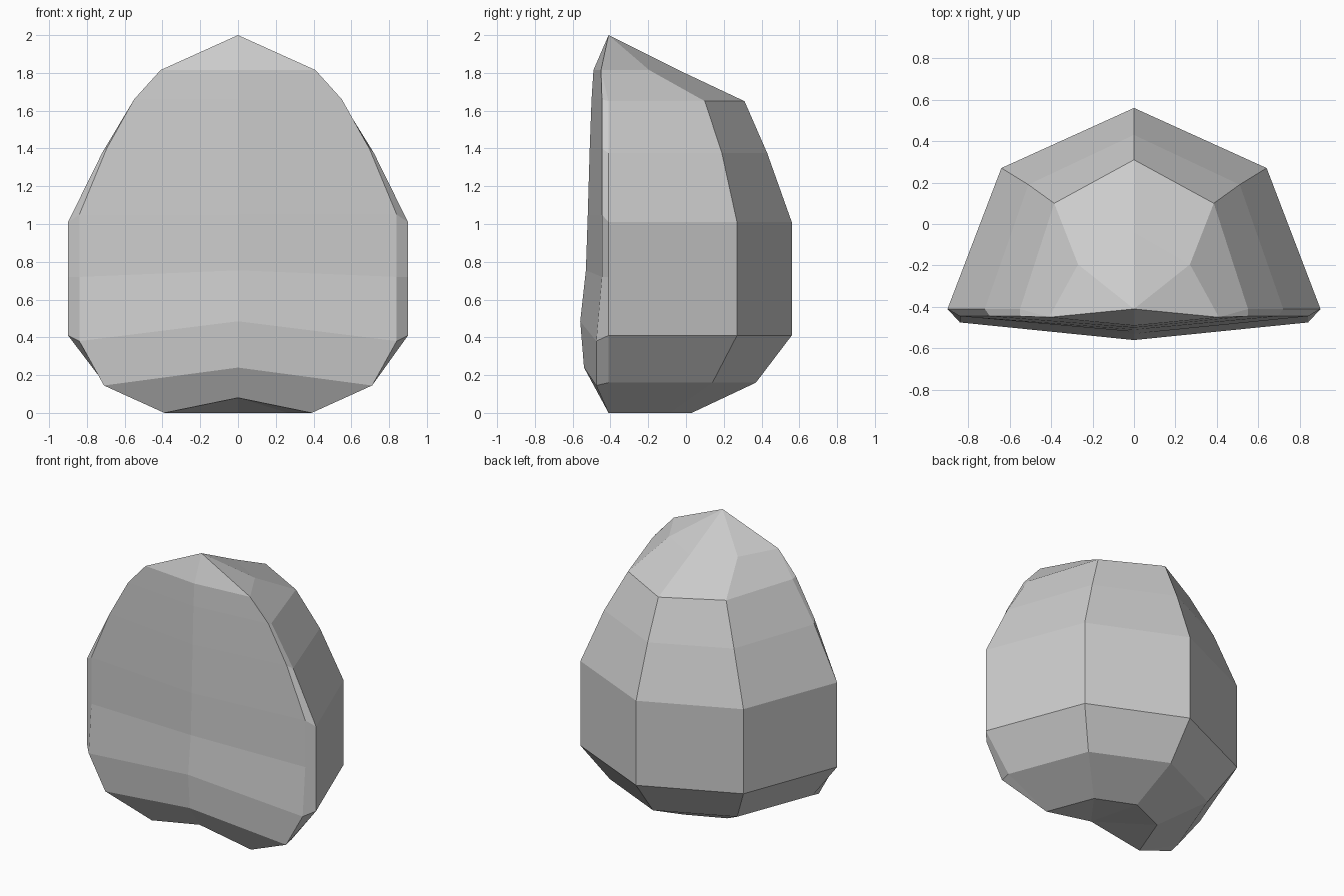
import bpy
import bmesh

cube = bpy.data.objects.get("Cube")
if cube:
    bpy.data.objects.remove(cube, do_unlink=True)

grey = bpy.data.materials.new("stone grey")
grey.use_nodes = True
grey.diffuse_color = (0.6, 0.6, 0.6, 1)
grey.node_tree.nodes["Principled BSDF"].inputs["Base Color"].default_value = (0.6, 0.6, 0.6, 1)

# Levels: front ridge (y, z), rim (x, y, z), side (x, y), back corner (x, y), back y, z
LEVELS = [
    ((-.43, .08), (.39, -.41, 0), (.39, -.41), (.265, -.085), .03, 0),
    ((-.54, .24), (.71, -.475, .145), (.71, -.41), (.5, .14), .37, .16),
    ((-.56, .485), (.84, -.475, .38), (.9, -.41), (.64, .27), .56, .41),
    ((-.53, .755), (.84, -.445, .72), (.9, -.41), (.64, .27), .56, .72),
    ((-.52, 1.05), (.84, -.445, 1.05), (.9, -.41), (.64, .27), .56, 1.01),
    ((-.51, 1.39), (.695, -.445, 1.4), (.72, -.41), (.51, .19), .43, 1.375),
    ((-.5, 1.66), (.55, -.445, 1.66), (.55, -.41), (.385, .1), .31, 1.65),
    ((-.49, 1.815), (.41, -.45, 1.815), (.41, -.45), (.27, -.195), -.04, 1.815),
]


def level_points(front, rim, side, corner, back, z):
    """Closed outline of one level, starting at the front ridge."""
    half = [rim, (*side, z), (*corner, z)]
    other = [(-x, y, h) for x, y, h in reversed(half)]
    return [(0, *front), *half, (0, back, z), *other]


bm = bmesh.new()
rings = [[bm.verts.new(p) for p in level_points(*lv)] for lv in LEVELS]

# Bands between neighbouring levels
for low, high in zip(rings, rings[1:]):
    for i in range(len(low)):
        j = (i + 1) % len(low)
        bm.faces.new((low[i], low[j], high[j], high[i]))

# Pointed top and hollowed base
peak = bm.verts.new((0, -.41, 2))
top, base = rings[-1], rings[0]
for i in range(len(top)):
    bm.faces.new((top[i], top[(i + 1) % len(top)], peak))
for i in range(1, len(base) - 1):
    bm.faces.new((base[0], base[i + 1], base[i]))

bmesh.ops.remove_doubles(bm, verts=bm.verts[:], dist=0.002)
bmesh.ops.recalc_face_normals(bm, faces=bm.faces[:])

mesh = bpy.data.meshes.new("faceted_shell")
bm.to_mesh(mesh)
bm.free()
mesh.materials.append(grey)
shell = bpy.data.objects.new("faceted_shell", mesh)
bpy.context.collection.objects.link(shell)
